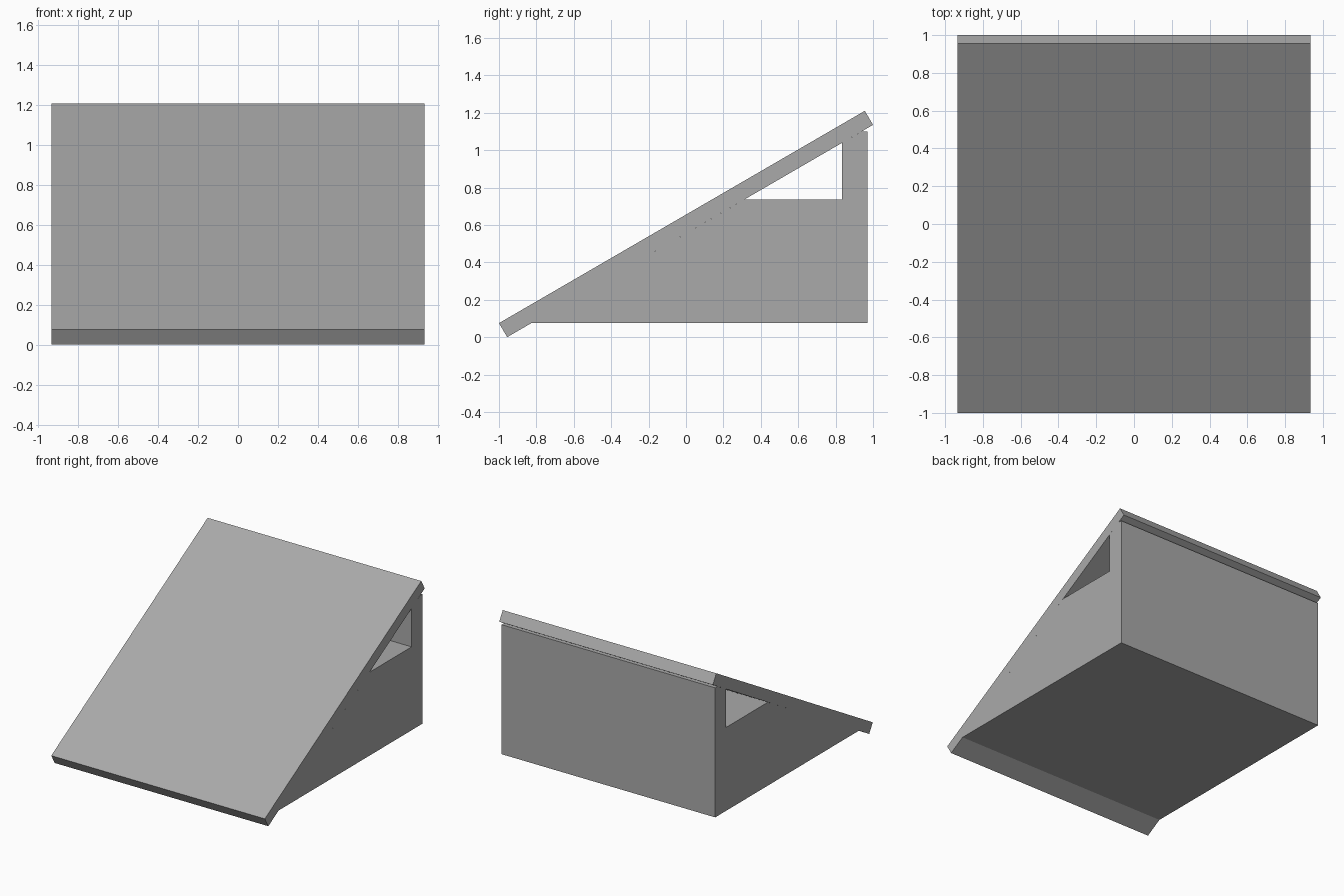
import bpy
import bmesh

cube = bpy.data.objects.get("Cube")
if cube:
    bpy.data.objects.remove(cube, do_unlink=True)

HALF_WIDTH = 0.935

grey = bpy.data.materials.new("plain grey")
grey.use_nodes = True
colour = (0.4, 0.4, 0.4, 1)
grey.diffuse_color = colour
grey.node_tree.nodes["Principled BSDF"].inputs["Base Color"].default_value = colour


def extrude_profile(name, profile):
    """Extrude a side profile of (y, z) points across the full width."""
    bm = bmesh.new()
    face = bm.faces.new([bm.verts.new((-HALF_WIDTH, y, z)) for y, z in profile])
    side = bmesh.ops.extrude_face_region(bm, geom=[face])["geom"]
    verts = [v for v in side if isinstance(v, bmesh.types.BMVert)]
    bmesh.ops.translate(bm, verts=verts, vec=(2 * HALF_WIDTH, 0, 0))
    bmesh.ops.recalc_face_normals(bm, faces=bm.faces)
    mesh = bpy.data.meshes.new(name)
    bm.to_mesh(mesh)
    bm.free()
    mesh.materials.append(grey)
    obj = bpy.data.objects.new(name, mesh)
    bpy.context.collection.objects.link(obj)


# Sloping slab that overhangs at both ends
extrude_profile("sloping_roof", [(-1, 0.075), (-0.956, 0), (1, 1.135), (0.956, 1.21)])

# Solid body with a rear wall; the gap under the roof is an open triangular tunnel
extrude_profile("body", [(-0.827, 0.075), (0.97, 0.075), (0.97, 1.1), (0.94, 1.1),
                         (0.835, 1.039), (0.835, 0.735), (0.311, 0.735)])
